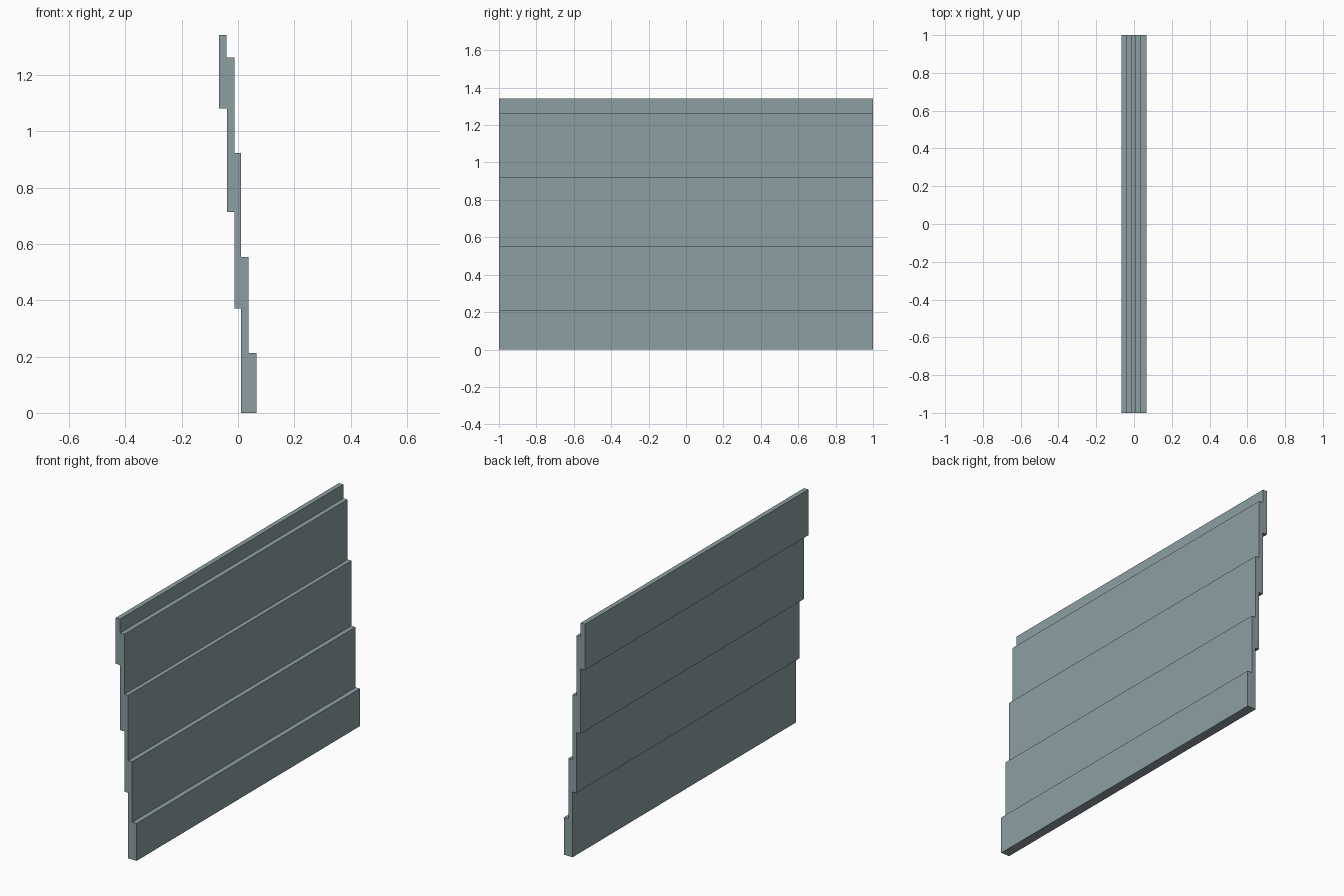
import bpy
import bmesh

if "Cube" in bpy.data.objects:
    bpy.data.objects.remove(bpy.data.objects["Cube"])

# Weathered grey-blue cladding colour
paint = bpy.data.materials.new("grey_blue_paint")
paint.diffuse_color = (0.265, 0.345, 0.36, 1.0)
paint.use_nodes = True
paint.node_tree.nodes["Principled BSDF"].inputs["Base Color"].default_value = paint.diffuse_color

# Stepped cross-section (x, z): outer face going up, inner face going down
outer_steps = [(0.065, 0.0, 0.212), (0.037, 0.212, 0.554), (0.011, 0.554, 0.923),
               (-0.013, 0.923, 1.263), (-0.04, 1.263, 1.342)]
inner_steps = [(-0.067, 1.342, 1.082), (-0.039, 1.082, 0.713),
               (-0.013, 0.713, 0.371), (0.011, 0.371, 0.0)]
profile = []
for x, z_start, z_end in outer_steps + inner_steps:
    profile += [(x, z_start), (x, z_end)]

# Overlapping siding boards, extruded along the wall
bm = bmesh.new()
end_face = bm.faces.new([bm.verts.new((x, -1.0, z)) for x, z in profile])
extruded = bmesh.ops.extrude_face_region(bm, geom=[end_face])
far_verts = [v for v in extruded["geom"] if isinstance(v, bmesh.types.BMVert)]
bmesh.ops.translate(bm, verts=far_verts, vec=(0, 2.0, 0))
# Make sure both ends are closed
bmesh.ops.holes_fill(bm, edges=[e for e in bm.edges if e.is_boundary], sides=0)
bmesh.ops.recalc_face_normals(bm, faces=bm.faces)

mesh = bpy.data.meshes.new("siding_boards")
bm.to_mesh(mesh)
bm.free()
mesh.materials.append(paint)
siding = bpy.data.objects.new("siding_boards", mesh)
bpy.context.collection.objects.link(siding)
